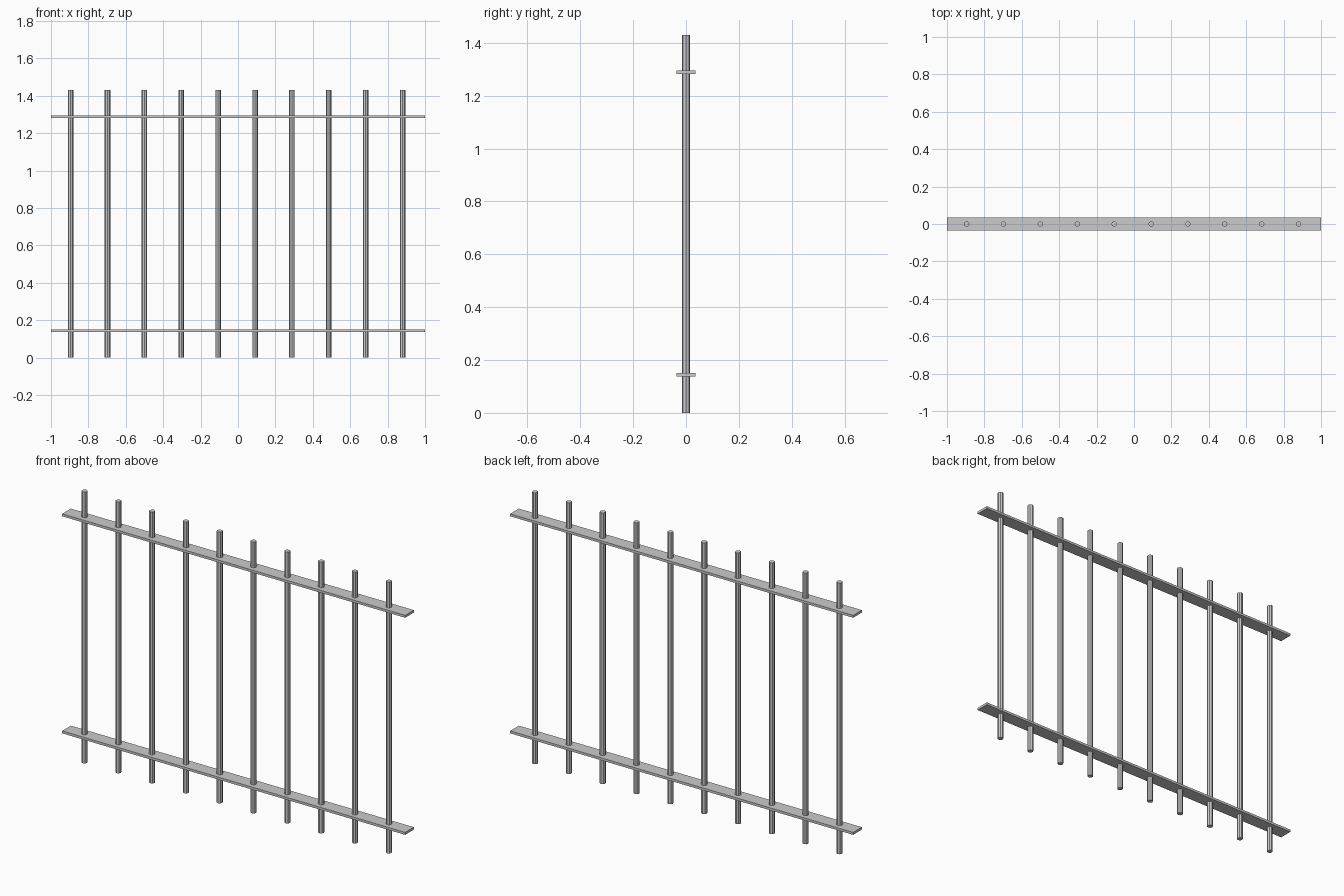
import bpy

if "Cube" in bpy.data.objects:
    bpy.data.objects.remove(bpy.data.objects["Cube"])

HEIGHT = 1.43
BAR_COUNT, BAR_START, BAR_STEP = 10, -0.895, 0.1972
BAR_RADIUS = 0.0148


def add_bar(name, x):
    bpy.ops.mesh.primitive_cylinder_add(vertices=8, radius=BAR_RADIUS, depth=HEIGHT,
                                        location=(x, 0, HEIGHT / 2))
    bpy.context.object.name = name


def add_rail(name, z):
    bpy.ops.mesh.primitive_cube_add(size=1, location=(0, 0, z))
    rail = bpy.context.object
    rail.name = name
    rail.scale = (2.0, 0.072, 0.013)
    bpy.ops.object.transform_apply(location=False, rotation=False, scale=True)


# Upright round bars
for i in range(BAR_COUNT):
    add_bar(f"upright_bar_{i + 1}", BAR_START + i * BAR_STEP)

# Flat horizontal rails the bars pass through
add_rail("lower_rail", 0.144)
add_rail("upper_rail", 1.288)
